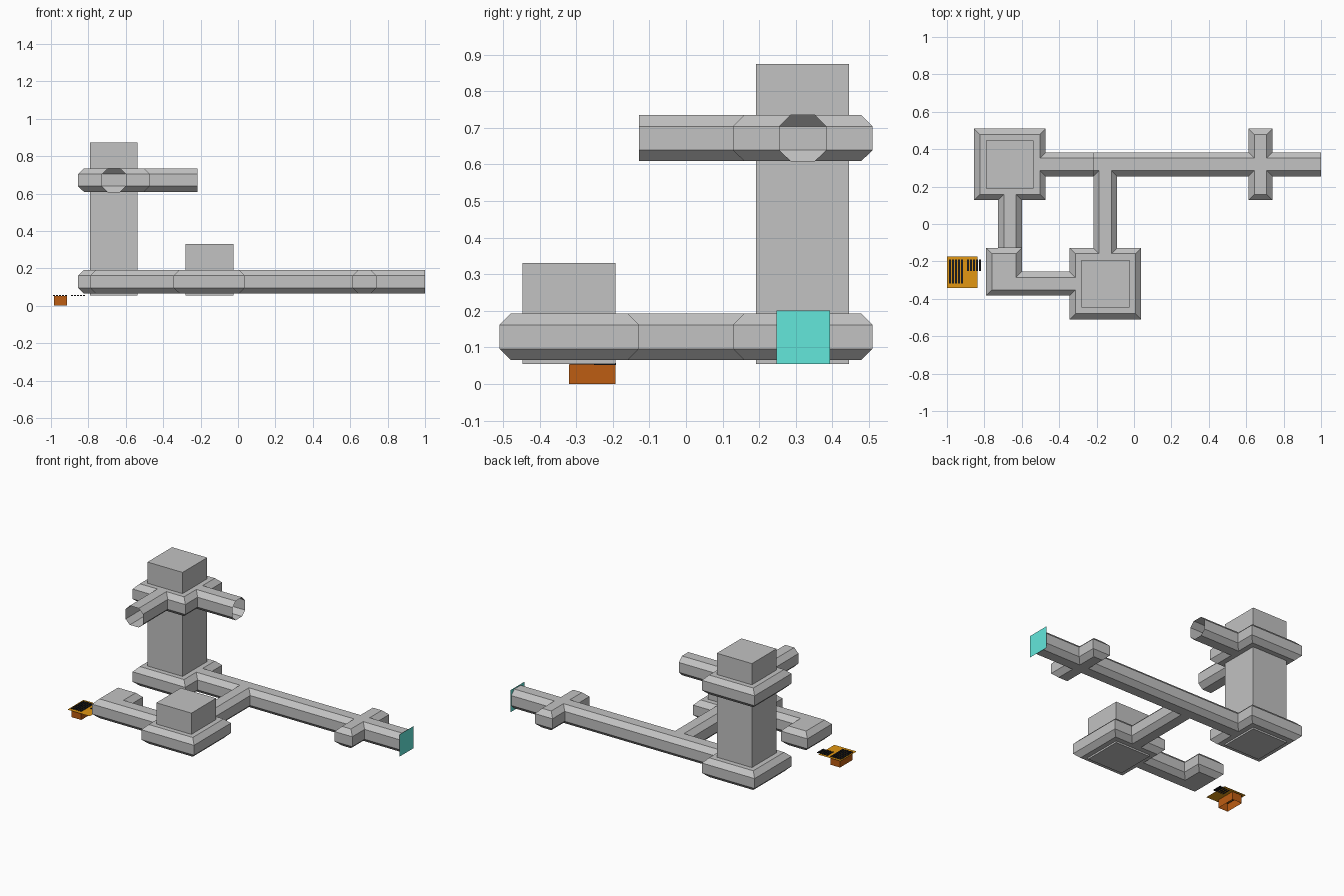
import bpy, bmesh

if "Cube" in bpy.data.objects:
    bpy.data.objects.remove(bpy.data.objects["Cube"])


def material(name, rgb):
    m = bpy.data.materials.new(name)
    m.diffuse_color = (*rgb, 1)
    m.use_nodes = True
    m.node_tree.nodes["Principled BSDF"].inputs["Base Color"].default_value = m.diffuse_color
    return m


GREY = material("stone grey", (0.54, 0.54, 0.54))
ORANGE = material("bright orange", (0.76, 0.31, 0.006))
RUST = material("dark orange", (0.51, 0.11, 0.006))
BLACK = material("black", (0.01, 0.01, 0.012))
CYAN = material("turquoise", (0.125, 0.80, 0.71))


def finish(name, bm, mat):
    me = bpy.data.meshes.new(name)
    bm.to_mesh(me)
    bm.free()
    me.materials.append(mat)
    ob = bpy.data.objects.new(name, me)
    bpy.context.collection.objects.link(ob)
    return ob


def add_box(bm, lo, hi, bottom=True, top=True):
    v = [bm.verts.new((x, y, z)) for z in (lo[2], hi[2])
         for x, y in ((lo[0], lo[1]), (hi[0], lo[1]), (hi[0], hi[1]), (lo[0], hi[1]))]
    if bottom:
        bm.faces.new(v[3::-1])
    if top:
        bm.faces.new(v[4:])
    for i in range(4):
        j = (i + 1) % 4
        bm.faces.new((v[i], v[j], v[j + 4], v[i + 4]))


def box(name, lo, hi, mat, bottom=True, top=True):
    bm = bmesh.new()
    add_box(bm, lo, hi, bottom, top)
    return finish(name, bm, mat)


def plate(name, corners, mat):
    bm = bmesh.new()
    bm.faces.new([bm.verts.new(c) for c in corners])
    return finish(name, bm, mat)


def passage(name, outline, z0, open_starts):
    """Right-angled floor plan with chamfered rims; open_starts mark open tube ends."""
    n, c = len(outline), 0.031
    shifts = []
    for i, (x, y) in enumerate(outline):
        x2, y2 = outline[(i + 1) % n]
        length = abs(x2 - x) + abs(y2 - y)
        k = 0 if (x, y) in open_starts else c / length
        shifts.append((-(y2 - y) * k, (x2 - x) * k))
    inset = [(p[0] + shifts[i][0] + shifts[i - 1][0],
              p[1] + shifts[i][1] + shifts[i - 1][1]) for i, p in enumerate(outline)]
    bm = bmesh.new()
    rings = [[bm.verts.new((x, y, z0 + dz)) for x, y in ring]
             for ring, dz in ((inset, 0), (outline, 0.03), (outline, 0.095), (inset, 0.126))]
    for a, b in zip(rings, rings[1:]):
        for i in range(n):
            if outline[i] not in open_starts:
                j = (i + 1) % n
                bm.faces.new((a[i], a[j], b[j], b[i]))
    caps = [bm.faces.new(rings[0][::-1]), bm.faces.new(rings[-1])]
    bm.normal_update()
    bmesh.ops.triangulate(bm, faces=caps, ngon_method='EAR_CLIP')
    return finish(name, bm, GREY)


# Ground level: two rooms, elbow, linking corridors and a side-niche crossing
passage("lower_passages", [
    (-.855, .128), (-.472, .128), (-.472, .255), (-.217, .255), (-.217, -.128),
    (-.344, -.128), (-.344, -.255), (-.6, -.255), (-.6, -.128), (-.791, -.128),
    (-.791, -.383), (-.344, -.383), (-.344, -.51), (.038, -.51), (.038, -.128),
    (-.09, -.128), (-.09, .255), (.612, .255), (.612, .128), (.74, .128),
    (.74, .255), (1, .255), (1, .383), (.74, .383), (.74, .51), (.612, .51),
    (.612, .383), (-.472, .383), (-.472, .51), (-.855, .51)], 0.066, {(1, .255)})

# Upper level: room with two open tubes
passage("upper_passages", [
    (-.855, .128), (-.727, .128), (-.727, -.128), (-.6, -.128), (-.6, .128),
    (-.472, .128), (-.472, .255), (-.217, .255), (-.217, .383), (-.472, .383),
    (-.472, .51), (-.855, .51)], 0.609, {(-.727, -.128), (-.217, .255)})

# Shafts, left open where they meet the hollow rooms
big, small = ((-.791, .191), (-.536, .446)), ((-.28, -.447), (-.025, -.192))
for name, (lo, hi), z0, z1, bottom, top in (
        ("tower_floor", big, .055, .066, True, False),
        ("tower_lower", big, .192, .473, False, False),
        ("tower_middle", big, .462, .609, False, False),
        ("tower_top", big, .735, .874, False, True),
        ("small_tower_floor", small, .055, .066, True, False),
        ("small_tower", small, .192, .331, False, True)):
    box(name, (*lo, z0), (*hi, z1), GREY, bottom, top)

# Door panel at the end of the long corridor
plate("end_panel", [(1, .247, .055), (1, .393, .055), (1, .393, .2), (1, .247, .2)], CYAN)

# Drain: pit, cover plate and two sets of grille bars
box("drain_pit", (-.984, -.32, 0), (-.914, -.192, .053), RUST, bottom=False, top=False)
plate("drain_plate", [(-1, -.341, .053), (-.838, -.341, .053),
                      (-.838, -.174, .053), (-1, -.174, .053)], ORANGE)
for name, x0, y0 in (("long_grille", -.99, -.318), ("short_grille", -.893, -.252)):
    bm = bmesh.new()
    for i in range(5):
        x = x0 + i * 0.016
        add_box(bm, (x, y0, .052), (x + .0105, -.191, .057))
    finish(name, bm, BLACK)
